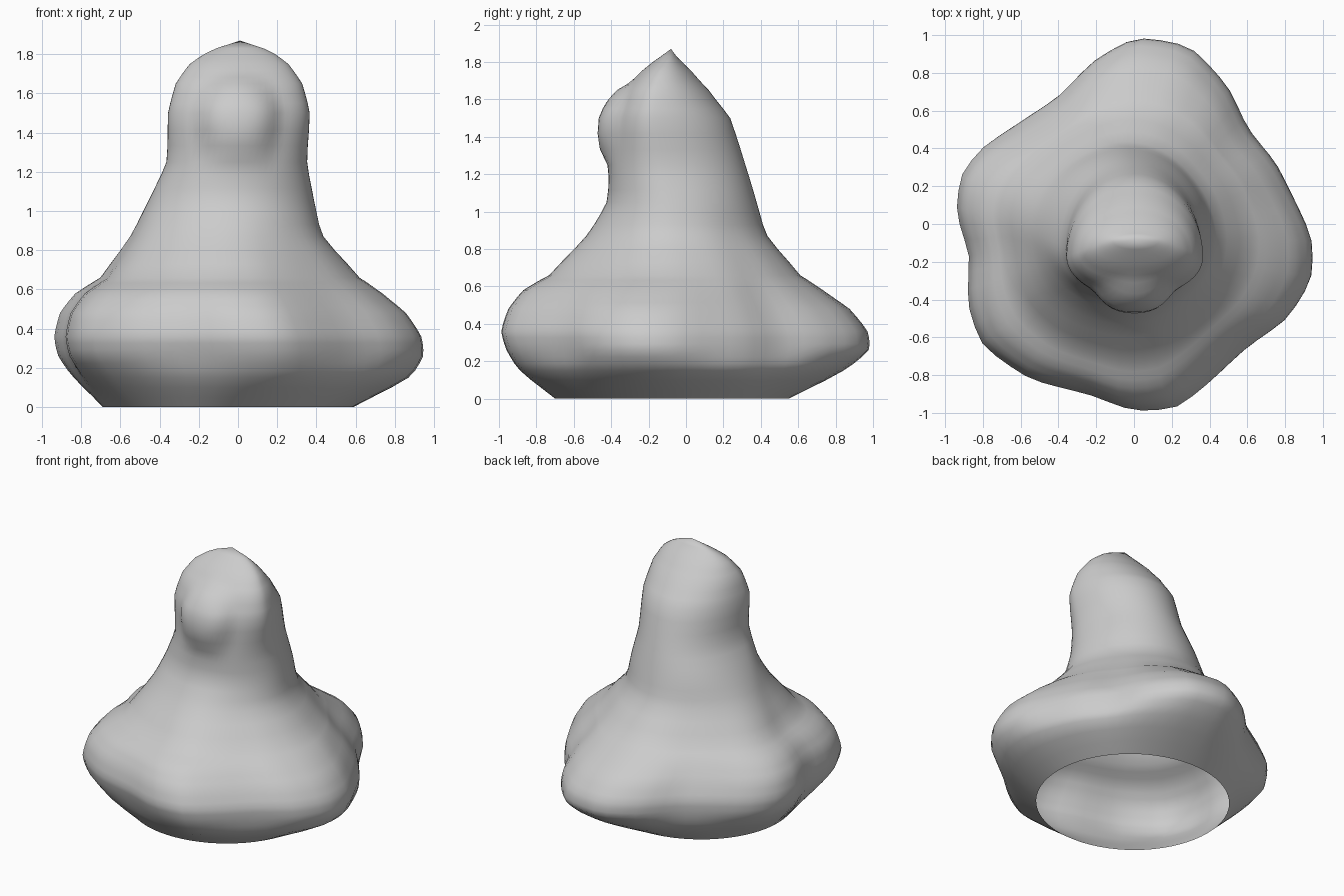
import bpy
import bmesh
import math

cube = bpy.data.objects.get("Cube")
if cube:
    bpy.data.objects.remove(cube, do_unlink=True)

SEGMENTS = 66
STEPS = 3

# Uneven plan outline of the skirt, counter-clockwise
OUTLINE = [(.95, -.07), (.75, .33), (.6, .5), (.5, .73), (.3, .95), (0, 1),
           (-.22, .87), (-.4, .68), (-.81, .41), (-.92, .27), (-.95, .06),
           (-.87, -.17), (-.89, -.42), (-.81, -.65), (-.55, -.83),
           (-.22, -.91), (0, -1), (.24, -.98), (.4, -.85), (.6, -.66),
           (.82, -.51), (.95, -.3)]

# Sections: height, right, left, front, back, widest y, outline weight
SECTIONS = [
    (0, -.69, .59, -.7, .55, -.07, 0),
    (.15, -.85, .89, -.9, .86, 0, .6),
    (.26, -.93, .95, -.97, 1, 0, 1),
    (.36, -.95, .94, -1, .99, 0, 1),
    (.48, -.92, .86, -.96, .89, 0, 1),
    (.58, -.84, .74, -.88, .74, 0, .8),
    (.66, -.71, .63, -.74, .62, 0, .5),
    (.87, -.55, .43, -.53, .43, -.05, .2),
    (1.05, -.46, .39, -.42, .38, -.08, 0),
    (1.25, -.36, .35, -.41, .32, -.13, 0),
    (1.5, -.36, .37, -.39, .24, -.18, 0),
    (1.65, -.32, .33, -.33, .12, -.16, 0),
    (1.75, -.25, .26, -.24, .03, -.13, 0),
    (1.83, -.13, .15, -.14, -.05, -.09, 0),
]


def lerp(a, b, t):
    return a + (b - a) * t


def outline_point(angle):
    """Point where a ray from the centre meets the skirt outline."""
    dx, dy = math.cos(angle), math.sin(angle)
    for i, (ax, ay) in enumerate(OUTLINE):
        bx, by = OUTLINE[(i + 1) % len(OUTLINE)]
        ca, cb = dx * ay - dy * ax, dx * by - dy * bx
        if ca <= 0 < cb:
            t = ca / (ca - cb)
            x, y = lerp(ax, bx, t), lerp(ay, by, t)
            if x * dx + y * dy > 0:
                return x / .95, y
    return dx, dy


def ring_points(section):
    z, right, left, front, back, mid, weight = section
    cx, half = (right + left) / 2, (left - right) / 2
    for i in range(SEGMENTS):
        angle = math.tau * i / SEGMENTS
        ox, oy = outline_point(angle)
        u = lerp(math.cos(angle), ox, weight)
        v = lerp(math.sin(angle), oy, weight)
        x = cx + half * u
        y = mid + v * (back - mid if v > 0 else mid - front)
        # Soft round nose on the front of the head
        d = math.hypot(x, z - 1.47) / .22
        if v < 0 and d < 1:
            y -= .08 * (1 - d ** 4)
        yield x, y, z


# Hollow body, open underneath
bm = bmesh.new()
rows = []
for low, high in zip(SECTIONS, SECTIONS[1:]):
    for k in range(STEPS):
        rows.append([lerp(a, b, k / STEPS) for a, b in zip(low, high)])
rows.append(SECTIONS[-1])
rings = [[bm.verts.new(p) for p in ring_points(r)] for r in rows]
for low, high in zip(rings, rings[1:]):
    for i in range(SEGMENTS):
        j = (i + 1) % SEGMENTS
        bm.faces.new((low[i], low[j], high[j], high[i]))
tip = bm.verts.new((.01, -.08, 1.87))
for i in range(SEGMENTS):
    bm.faces.new((rings[-1][i], rings[-1][(i + 1) % SEGMENTS], tip))

# Ease the bends between sections
inner = [v for ring in rings[1:] for v in ring]
for _ in range(2):
    bmesh.ops.smooth_vert(bm, verts=inner, factor=.4, use_axis_x=True,
                          use_axis_y=True, use_axis_z=False)

mesh = bpy.data.meshes.new("hollow_body")
bm.to_mesh(mesh)
bm.free()
body = bpy.data.objects.new("hollow_body", mesh)
bpy.context.collection.objects.link(body)

# Plain grey clay
clay = bpy.data.materials.new("grey_clay")
clay.use_nodes = True
clay.diffuse_color = (.6, .6, .6, 1)
clay.node_tree.nodes["Principled BSDF"].inputs["Base Color"].default_value = (.6, .6, .6, 1)
mesh.materials.append(clay)

bpy.context.view_layer.objects.active = body
body.select_set(True)
bpy.ops.object.shade_smooth_by_angle(angle=math.radians(60))
